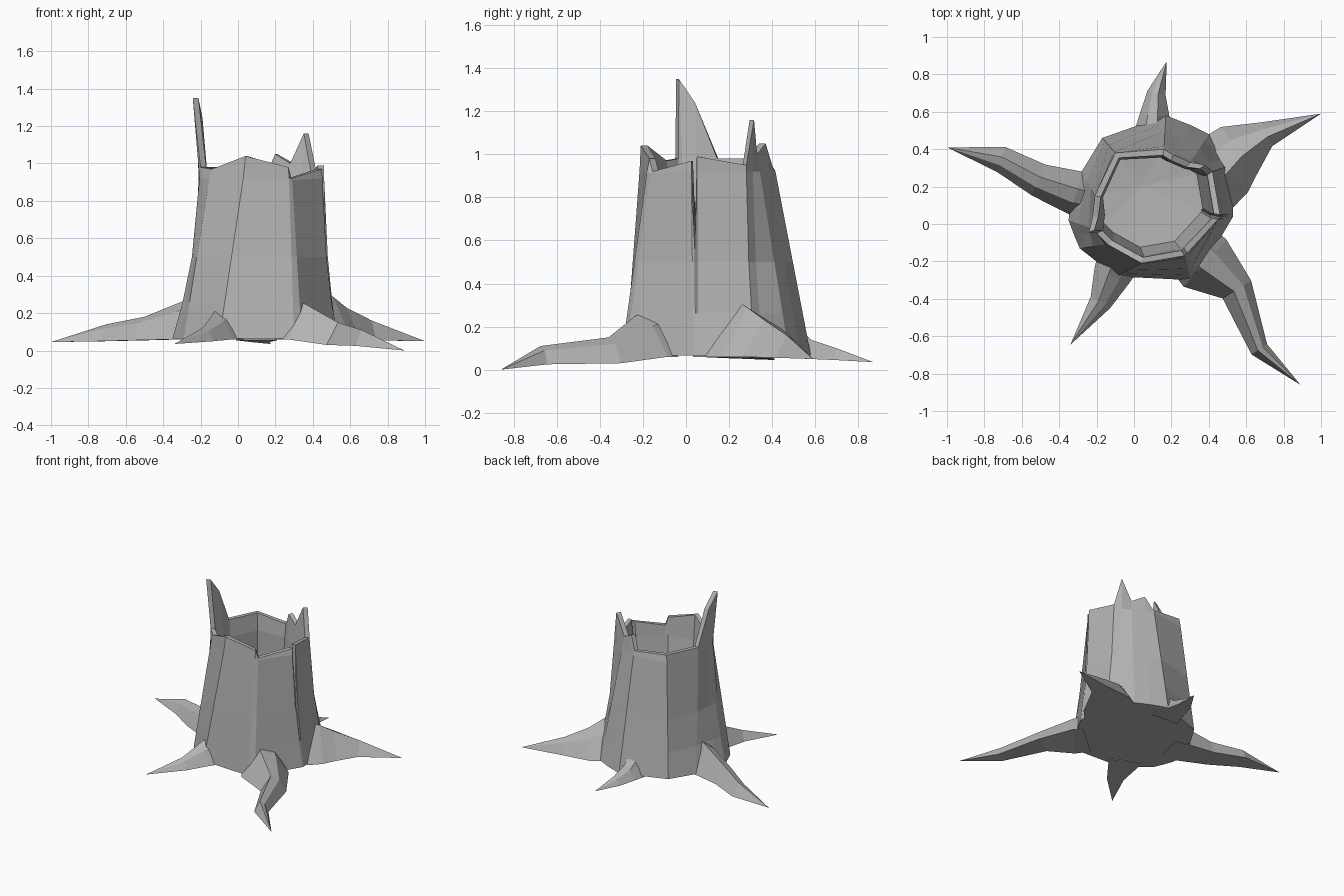
import bpy
import bmesh
from mathutils import Vector

cube = bpy.data.objects.get("Cube")
if cube:
    bpy.data.objects.remove(cube, do_unlink=True)

GROUND = 0.065
HEART = Vector((0.11, 0.1, 0))
HOLLOW_HEART = Vector((0, 0.22, 0))
FLOOR_Z = 0.5
NECK_Z = 0.92
LEDGE_Z = 0.85

# Single flat colour
wood = bpy.data.materials.new("grey_wood")
wood.use_nodes = True
grey = (0.45, 0.45, 0.45, 1)
wood.diffuse_color = grey
wood.node_tree.nodes["Principled BSDF"].inputs["Base Color"].default_value = grey


def finish(bm, name):
    """Turn a bmesh into a flat shaded object."""
    bmesh.ops.recalc_face_normals(bm, faces=bm.faces[:])
    mesh = bpy.data.meshes.new(name)
    bm.to_mesh(mesh)
    bm.free()
    mesh.materials.append(wood)
    obj = bpy.data.objects.new(name, mesh)
    bpy.context.collection.objects.link(obj)


def bridge(bm, lower, upper):
    """Join two closed rings of vertices with quads."""
    count = len(lower)
    for i in range(count):
        j = (i + 1) % count
        bm.faces.new((lower[i], lower[j], upper[j], upper[i]))


# Trunk columns, counter-clockwise from the front:
# rim position, foot position, flare (higher keeps the trunk upright longer)
columns = [
    ((0.04, -0.21, 1.04), (-0.1, -0.28), 1),
    ((0.27, -0.17, 0.98), (0.3, -0.3), 1),
    ((0.285, -0.155, 0.92), (0.34, -0.28), 1),
    ((0.45, 0.025, 0.97), (0.53, 0.04), 2),
    ((0.45, 0.04, 0.56), (0.53, 0.045), 2),   # split in the bark
    ((0.46, 0.05, 0.99), (0.53, 0.05), 2),
    ((0.42, 0.28, 0.95), (0.53, 0.32), 2),
    ((0.37, 0.31, 1.16), (0.51, 0.36), 2),    # short splinter
    ((0.3, 0.33, 1.0), (0.4, 0.48), 1),
    ((0.21, 0.37, 1.05), (0.3, 0.53), 1),
    ((0.16, 0.4, 0.95), (0.17, 0.58), 1),
    ((-0.1, 0.38, 0.98), (-0.17, 0.46), 1),
    ((-0.21, 0.15, 0.98), (-0.28, 0.28), 2),
    ((-0.2, 0.04, 1.24), (-0.34, 0.1), 2),
    ((-0.205, -0.03, 1.35), (-0.35, 0.02), 2),  # tall splinter
    ((-0.2, -0.05, 0.98), (-0.32, -0.06), 2),
    ((-0.14, -0.11, 0.97), (-0.29, -0.13), 1),
]


def column_point(column, z):
    """Outer bark position of a column at a given height."""
    rim, foot, flare = column
    z = min(z, rim[2] - 0.01)
    drop = (max(1 - z, 0) / (1 - GROUND)) ** flare
    point = Vector(rim).lerp(Vector((*foot, z)), drop)
    point.z = z
    return point


def build_trunk():
    bm = bmesh.new()
    # Outer bark
    rings = [[bm.verts.new(column_point(c, z)) for c in columns]
             for z in (GROUND, 0.26, 0.5, NECK_Z)]
    # Rim, its thickness, the ledge below it and the narrowing hollow
    rim_ring, inner, ledge, hollow = [], [], [], []
    for rim, foot, flare in columns:
        flat = Vector((rim[0], rim[1], 0))
        away = (flat - HEART).normalized()
        # Tall splinters lean outward
        top = Vector(rim) + away * max(rim[2] - 1.1, 0) * 0.16
        rim_ring.append(bm.verts.new(top))
        inner.append(bm.verts.new(top - away * 0.033))
        inside = flat - away * 0.045
        inside.z = min(LEDGE_Z, rim[2] - 0.005)
        ledge.append(bm.verts.new(inside))
        floor = HOLLOW_HEART.lerp(flat, 0.8)
        floor.z = FLOOR_Z
        hollow.append(bm.verts.new(floor))
    rings += [rim_ring, inner, ledge, hollow]
    for lower, upper in zip(rings, rings[1:]):
        bridge(bm, lower, upper)
    # Floor of the hollow and underside
    middle = bm.verts.new((0.04, 0.2, FLOOR_Z - 0.02))
    for i, vert in enumerate(hollow):
        bm.faces.new((vert, hollow[(i + 1) % len(hollow)], middle))
    bm.faces.new(rings[0])
    finish(bm, "hollow_trunk")


def build_root(name, stations, tip):
    """Root with a ridge and a lower shoulder on one side.
    Each station is x, y, half width, ridge z, bottom z."""
    bm = bmesh.new()
    path = [Vector(s[:2]) for s in stations] + [Vector(tip[:2])]
    rings = []
    for i, (x, y, width, ridge, bottom) in enumerate(stations):
        along = (path[i + 1] - path[max(i - 1, 0)]).normalized()
        side = Vector((-along.y, along.x, 0)) * width
        base = Vector((x, y, bottom))
        rise = Vector((0, 0, ridge - bottom))
        section = (base - side, base - side * 0.2 + rise,
                   base + side * 0.45 + rise * 0.75, base + side)
        rings.append([bm.verts.new(p) for p in section])
    for lower, upper in zip(rings, rings[1:]):
        bridge(bm, lower, upper)
    point = bm.verts.new(tip)
    last = rings[-1]
    for i in range(len(last)):
        bm.faces.new((last[i], last[(i + 1) % len(last)], point))
    bm.faces.new(rings[0])
    finish(bm, name)


build_trunk()

# Spreading roots
build_root("right_root",
           [(-0.2, 0.14, 0.11, 0.3, 0.06), (-0.31, 0.165, 0.12, 0.26, 0.06),
            (-0.51, 0.235, 0.09, 0.18, 0.055),
            (-0.71, 0.345, 0.07, 0.14, 0.05)], (-1.0, 0.41, 0.045))
build_root("front_right_root",
           [(-0.08, -0.19, 0.12, 0.24, 0.06), (-0.12, -0.28, 0.1, 0.19, 0.06),
            (-0.18, -0.42, 0.06, 0.12, 0.05)], (-0.34, -0.645, 0.035))
build_root("front_left_root",
           [(0.32, -0.14, 0.16, 0.28, 0.06), (0.38, -0.21, 0.17, 0.25, 0.06),
            (0.55, -0.35, 0.09, 0.15, 0.03),
            (0.67, -0.67, 0.05, 0.11, 0.025)], (0.89, -0.86, 0.0))
build_root("back_left_root",
           [(0.4, 0.24, 0.2, 0.34, 0.06), (0.48, 0.31, 0.19, 0.29, 0.06),
            (0.56, 0.39, 0.16, 0.23, 0.06),
            (0.71, 0.48, 0.07, 0.16, 0.055)], (1.0, 0.59, 0.05))
build_root("back_root",
           [(0.1, 0.45, 0.11, 0.28, 0.055), (0.11, 0.58, 0.08, 0.14, 0.05),
            (0.12, 0.7, 0.05, 0.1, 0.045)], (0.175, 0.87, 0.035))
